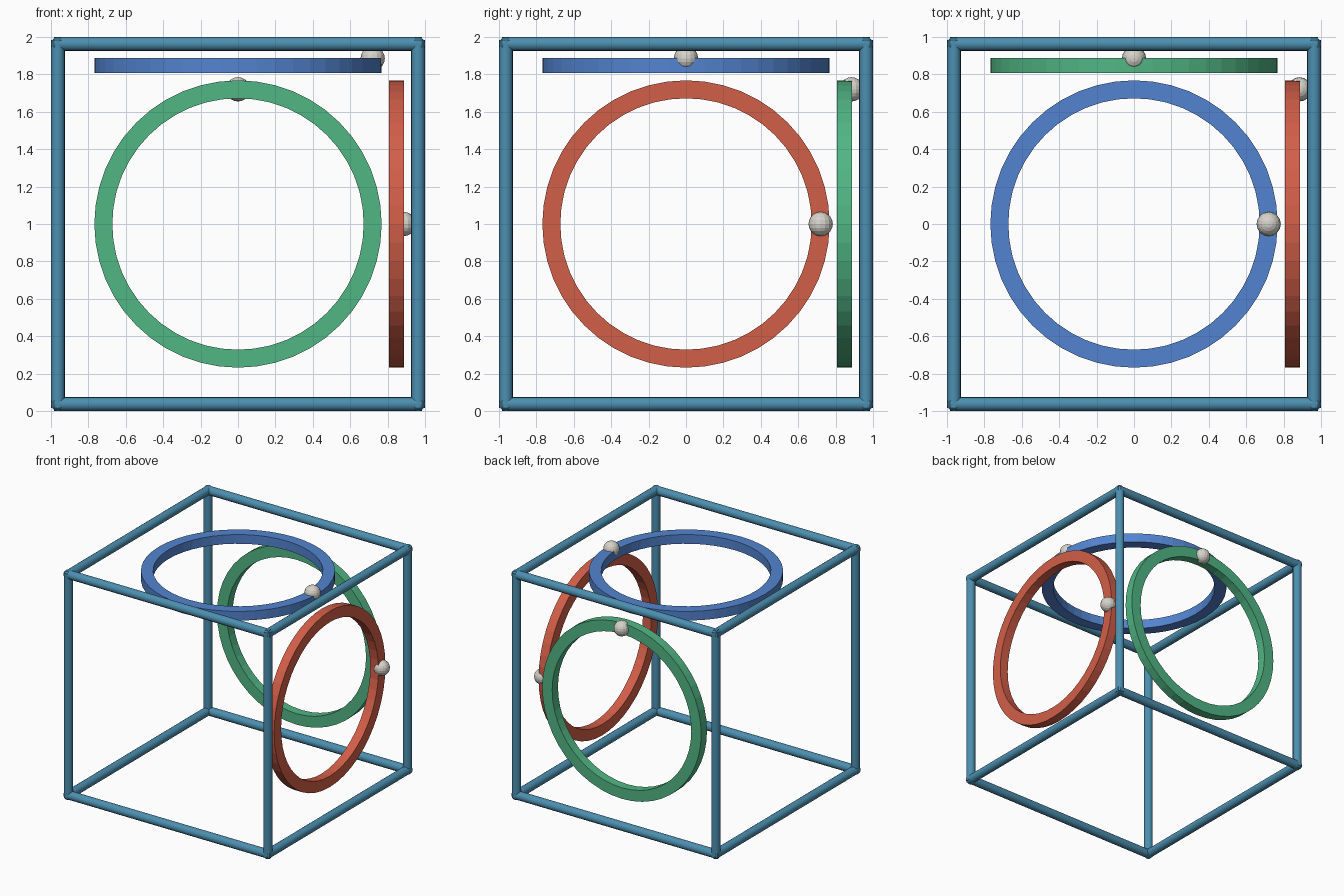
import bpy, bmesh, math
from mathutils import Matrix, Vector

if "Cube" in bpy.data.objects:
    bpy.data.objects.remove(bpy.data.objects["Cube"])


def material(name, rgb):
    m = bpy.data.materials.new(name)
    lin = [((c / 255 + 0.055) / 1.055) ** 2.4 for c in rgb]
    m.diffuse_color = (*lin, 1)
    m.use_nodes = True
    m.node_tree.nodes["Principled BSDF"].inputs["Base Color"].default_value = m.diffuse_color
    return m


STEEL = material("steel_blue", (76, 143, 176))
RED = material("red", (210, 94, 72))
GREEN = material("green", (81, 182, 132))
BLUE = material("blue", (83, 132, 208))
IVORY = material("ivory", (214, 211, 202))

# Rotations that send local z to each world axis
AXIS = {"x": Matrix.Rotation(math.pi / 2, 4, "Y"),
        "y": Matrix.Rotation(-math.pi / 2, 4, "X"),
        "z": Matrix.Identity(4)}
CENTRE = Vector((0, 0, 1))


def add_object(name, bm, mat):
    bmesh.ops.recalc_face_normals(bm, faces=bm.faces)
    mesh = bpy.data.meshes.new(name)
    bm.to_mesh(mesh)
    bm.free()
    mesh.materials.append(mat)
    ob = bpy.data.objects.new(name, mesh)
    bpy.context.collection.objects.link(ob)
    return ob


# Cube frame: four round bars along each axis, crossing at the corners
BAR_R = 0.037
BAR_POS = 1 - BAR_R
for axis, rot in AXIS.items():
    for i, (a, b) in enumerate([(-1, -1), (1, -1), (1, 1), (-1, 1)]):
        bm = bmesh.new()
        bmesh.ops.create_cone(bm, cap_ends=True, segments=16,
                              radius1=BAR_R, radius2=BAR_R, depth=1.965)
        place = (Matrix.Translation(CENTRE) @ rot
                 @ Matrix.Translation((a * BAR_POS, b * BAR_POS, 0)))
        bm.transform(place)
        bar = add_object(f"frame_bar_{axis}_{i + 1}", bm, STEEL)
        bpy.ops.object.select_all(action="DESELECT")
        bar.select_set(True)
        bpy.context.view_layer.objects.active = bar
        bpy.ops.object.shade_smooth_by_angle(angle=math.radians(40))


# Flat rings with rectangular section, one facing each axis
def ring(name, axis, mat, inner=0.672, outer=0.768, low=0.807, high=0.887, n=48):
    bm = bmesh.new()
    profile = [(inner, low), (outer, low), (outer, high), (inner, high)]
    loops = []
    for k in range(n):
        t = 2 * math.pi * k / n
        loops.append([bm.verts.new((r * math.cos(t), r * math.sin(t), z))
                      for r, z in profile])
    for k in range(n):
        p, q = loops[k], loops[(k + 1) % n]
        for j in range(4):
            m = (j + 1) % 4
            bm.faces.new((p[j], q[j], q[m], p[m]))
    bm.transform(Matrix.Translation(CENTRE) @ AXIS[axis])
    add_object(name, bm, mat)


ring("red_ring", "x", RED)
ring("green_ring", "y", GREEN)
ring("blue_ring", "z", BLUE)

# Faceted marker balls, half sunk into the outer face of each ring
for name, pos in (("red_ring_ball", (0.885, 0.72, 0)),
                  ("green_ring_ball", (0, 0.885, 0.72)),
                  ("blue_ring_ball", (0.72, 0, 0.885))):
    bm = bmesh.new()
    bmesh.ops.create_uvsphere(bm, u_segments=16, v_segments=10, radius=0.065)
    bm.transform(Matrix.Translation(CENTRE + Vector(pos)))
    add_object(name, bm, IVORY)
